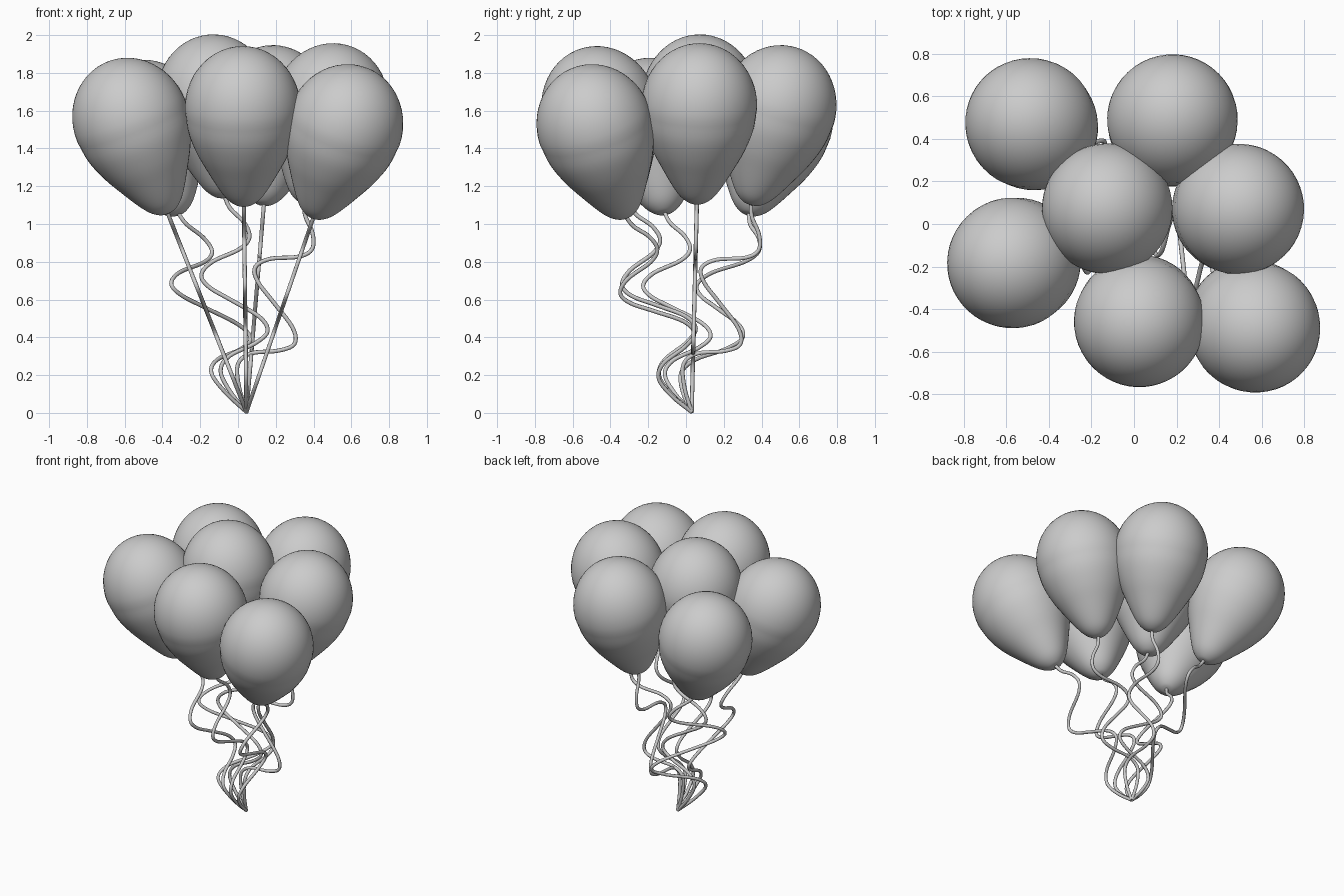
import bpy, math
from mathutils import Vector

if "Cube" in bpy.data.objects:
    bpy.data.objects.remove(bpy.data.objects["Cube"])

TIE = Vector((0.045, 0.03, 0.005))   # where all strings meet
R, TOP, LOW = 0.307, 0.335, 0.535    # balloon radius, height above / below widest ring


def smooth_path(pts, steps):
    """Catmull-Rom interpolation through a list of tuples."""
    pts = [Vector(p) for p in pts]
    ext = [2 * pts[0] - pts[1]] + pts + [2 * pts[-1] - pts[-2]]
    out = []
    for i in range(1, len(ext) - 2):
        a, b, c, d = ext[i - 1:i + 3]
        for k in range(steps):
            t = k / steps
            out.append(0.5 * (2 * b + (c - a) * t + (2 * a - 5 * b + 4 * c - d) * t ** 2
                              + (3 * b - a - 3 * c + d) * t ** 3))
    return out + [pts[-1]]


# teardrop profile: elliptical dome, then a tapering lower half with a round tip
dome = [(R * math.sin(a), TOP * math.cos(a)) for a in
        (math.pi / 2 * i / 14 for i in range(1, 14))]
taper = smooth_path([(R, 0), (0.29, -0.12), (0.247, -0.235), (0.19, -0.34),
                     (0.13, -0.44), (0.088, -0.495), (0.045, -0.527), (0.012, -LOW)], 4)
profile = dome + [tuple(p) for p in taper]


def balloon(name, centre, axis, sides=48):
    verts, faces = [], []
    for r, h in profile:
        for s in range(sides):
            a = 2 * math.pi * s / sides
            verts.append((r * math.cos(a), r * math.sin(a), h))
    n = len(profile)
    for i in range(n - 1):
        for s in range(sides):
            t = (s + 1) % sides
            faces.append((i * sides + s, (i + 1) * sides + s,
                          (i + 1) * sides + t, i * sides + t))
    top, low = len(verts), len(verts) + 1
    verts += [(0, 0, TOP), (0, 0, -LOW)]
    for s in range(sides):
        t = (s + 1) % sides
        faces.append((top, s, t))
        faces.append((low, (n - 1) * sides + t, (n - 1) * sides + s))
    me = bpy.data.meshes.new(name)
    me.from_pydata(verts, [], faces)
    me.shade_smooth()
    ob = bpy.data.objects.new(name, me)
    ob.location = centre
    ob.rotation_euler = axis.to_track_quat('Z', 'Y').to_euler()
    bpy.context.collection.objects.link(ob)


# shared string wave: (fraction along string, sideways offset)
WAVE = smooth_path([(0, 0), (.1, -.075), (.2, -.115), (.265, -.06), (.31, .08), (.36, .155),
                    (.43, .12), (.52, -.02), (.59, -.13), (.65, -.165), (.705, -.10),
                    (.75, .05), (.80, .11), (.87, .09), (.94, .025), (1, 0)], 5)


def string(name, end, sway):
    line = end - TIE
    d = line.normalized()
    side = sway - d * sway.dot(d)      # keep the wave square to the string
    cu = bpy.data.curves.new(name, 'CURVE')
    cu.dimensions = '3D'
    cu.bevel_depth = 0.011
    cu.bevel_resolution = 2
    cu.use_fill_caps = True
    sp = cu.splines.new('POLY')
    sp.points.add(len(WAVE) - 1)
    for pt, (t, w) in zip(sp.points, WAVE):
        pt.co = (*(TIE + line * t + side * w), 1)
    sp.use_smooth = True
    ob = bpy.data.objects.new(name, cu)
    bpy.context.collection.objects.link(ob)


# balloon centre x, y, top height, and the direction its string sways
balloons = {
    "back_left": (-0.483, 0.47, 1.87, (1, 1, 0)),
    "back_right": (0.18, 0.488, 1.945, (0, 1, 0)),
    "middle": (-0.125, 0.072, 2.0, (1, 0, 0)),
    "right": (0.49, 0.07, 1.955, (1, 0, 0)),
    "left": (-0.567, -0.182, 1.88, (0, 1, 0)),
    "front": (0.025, -0.457, 1.94, (0, 1, 0)),
    "front_right": (0.565, -0.482, 1.847, (0, 1, 0)),
}
for name, (x, y, top, sway) in balloons.items():
    centre = Vector((x, y, top - 0.331))
    axis = (centre - TIE).normalized()
    balloon(name + "_balloon", centre, axis)
    string(name + "_string", centre - axis * (LOW - 0.01), Vector(sway))
